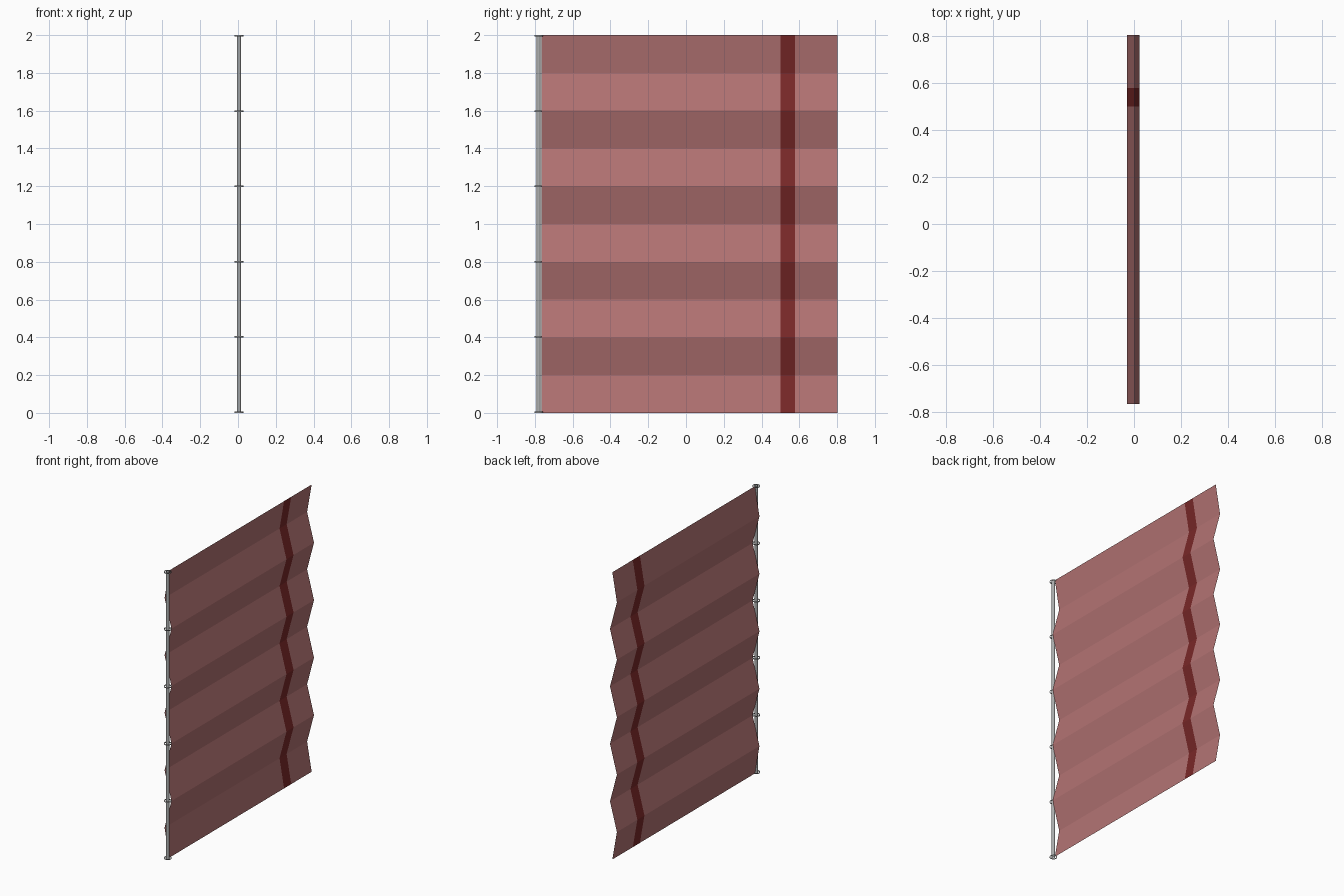
import bpy, bmesh

if "Cube" in bpy.data.objects:
    bpy.data.objects.remove(bpy.data.objects["Cube"])


def material(name, rgb):
    m = bpy.data.materials.new(name)
    m.use_nodes = True
    m.diffuse_color = (*rgb, 1)
    m.node_tree.nodes["Principled BSDF"].inputs["Base Color"].default_value = (*rgb, 1)
    return m


def add_object(name, bm, mats):
    mesh = bpy.data.meshes.new(name)
    bm.to_mesh(mesh)
    bm.free()
    for m in mats:
        mesh.materials.append(m)
    obj = bpy.data.objects.new(name, mesh)
    bpy.context.collection.objects.link(obj)
    return obj


rose = material("dusty rose", (0.45, 0.172, 0.172))
dark_red = material("dark red", (0.19, 0.021, 0.021))
steel = material("grey metal", (0.42, 0.43, 0.43))

POLE_X, POLE_Y, HEIGHT = 0.005, -0.78, 2.0

# Pleated sheet: zigzag profile swept along y, with one dark stripe
FOLDS = 10
STRIPE = (0.5, 0.578)
columns = (-0.765, *STRIPE, 0.803)


def fold_x(i):
    if i in (0, FOLDS):
        return POLE_X
    return -0.03 if i % 2 else 0.023


bm = bmesh.new()
grid = [[bm.verts.new((fold_x(i), y, HEIGHT * i / FOLDS)) for y in columns]
        for i in range(FOLDS + 1)]
for low, high in zip(grid, grid[1:]):
    for j in range(len(columns) - 1):
        face = bm.faces.new((low[j], low[j + 1], high[j + 1], high[j]))
        y = face.calc_center_median().y
        face.material_index = int(STRIPE[0] < y < STRIPE[1])
add_object("pleated_sheet", bm, [rose, dark_red])


# Upright open tube and its retaining rings
def tube(name, radius, z, length, sides=16):
    bm = bmesh.new()
    bmesh.ops.create_cone(bm, cap_ends=False, segments=sides,
                          radius1=radius, radius2=radius, depth=length)
    for f in bm.faces:
        f.smooth = True
    obj = add_object(name, bm, [steel])
    obj.location = (POLE_X, POLE_Y, z)


tube("pole", 0.011, HEIGHT / 2, HEIGHT)

RING_H = 0.008
for i in range(6):
    z = RING_H / 2 + (HEIGHT - RING_H) * i / 5
    tube(f"ring_{i + 1}", 0.023, z, RING_H)
